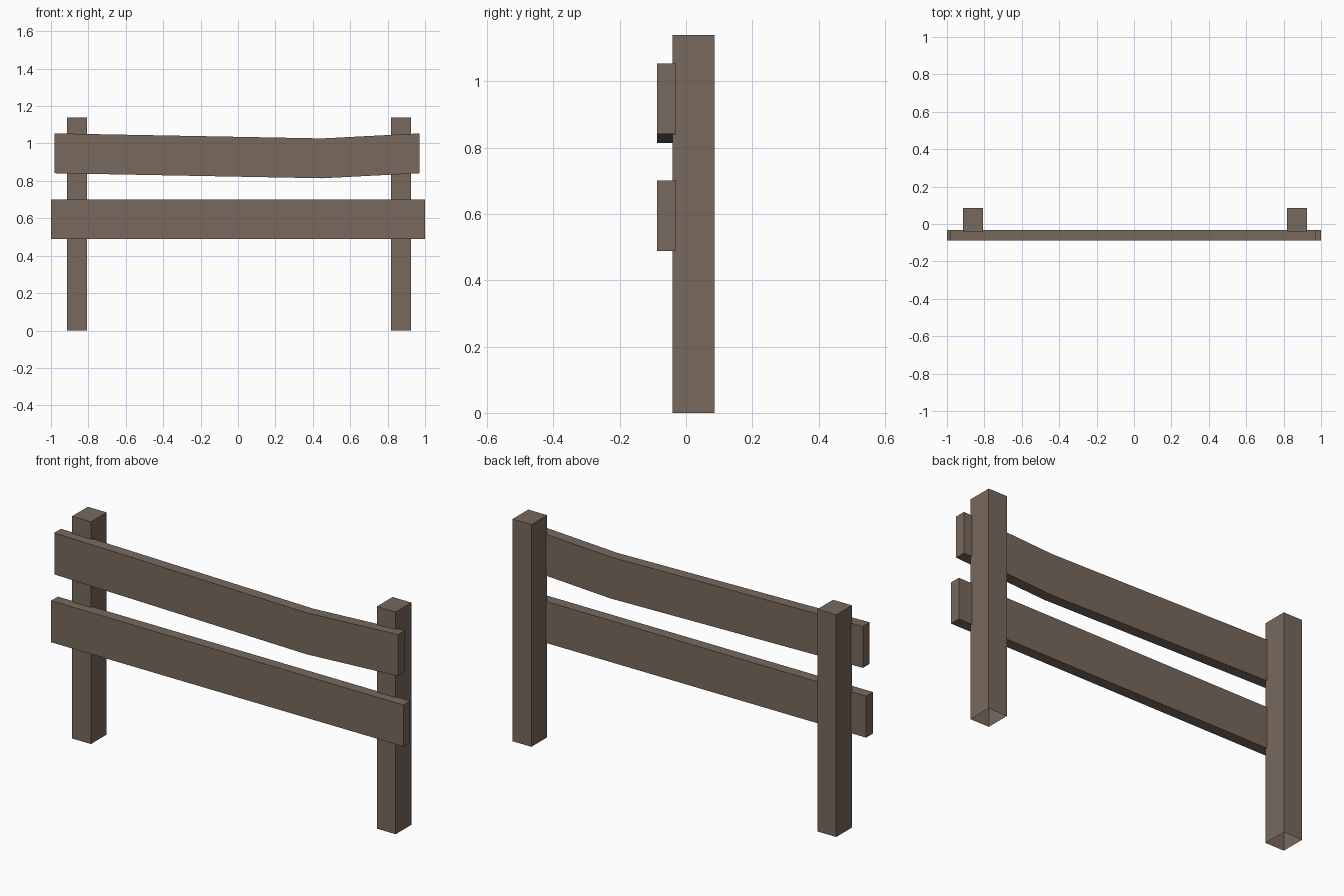
import bpy, bmesh

if "Cube" in bpy.data.objects:
    bpy.data.objects.remove(bpy.data.objects["Cube"])

wood = bpy.data.materials.new("weathered_brown_wood")
wood.diffuse_color = (0.188, 0.141, 0.109, 1.0)
wood.use_nodes = True
wood.node_tree.nodes["Principled BSDF"].inputs["Base Color"].default_value = wood.diffuse_color


def finish(name, bm):
    bmesh.ops.recalc_face_normals(bm, faces=bm.faces)
    mesh = bpy.data.meshes.new(name)
    bm.to_mesh(mesh)
    bm.free()
    mesh.materials.append(wood)
    obj = bpy.data.objects.new(name, mesh)
    bpy.context.collection.objects.link(obj)
    return obj


def post(name, x0, x1, y0=-0.041, y1=0.086, height=1.14):
    """Square post with an open underside."""
    bm = bmesh.new()
    base = [bm.verts.new((x, y, height)) for x, y in
            ((x0, y0), (x1, y0), (x1, y1), (x0, y1))]
    top = bm.faces.new(base)
    ring = bmesh.ops.extrude_edge_only(bm, edges=list(top.edges))
    for v in ring["geom"]:
        if isinstance(v, bmesh.types.BMVert):
            v.co.z = 0.0
    return finish(name, bm)


def rail(name, spine, width=0.213, y0=-0.087, y1=-0.032):
    """Plank following (x, lower z) points, open-ended segments joined into one solid."""
    bm = bmesh.new()
    rings = [[bm.verts.new((x, y, z + dz)) for y, dz in
              ((y0, 0), (y1, 0), (y1, width), (y0, width))] for x, z in spine]
    for a, b in zip(rings, rings[1:]):
        for i in range(4):
            j = (i + 1) % 4
            bm.faces.new((a[i], a[j], b[j], b[i]))
    bm.faces.new(rings[0])
    bm.faces.new(rings[-1])
    return finish(name, bm)


# Two upright posts
post("left_post", -0.913, -0.806)
post("right_post", 0.817, 0.924)

# Straight lower rail and sagging upper rail
rail("lower_rail", [(-1.0, 0.488), (1.0, 0.488)])
rail("upper_rail", [(-0.982, 0.841), (0.45, 0.814), (0.97, 0.841)])
